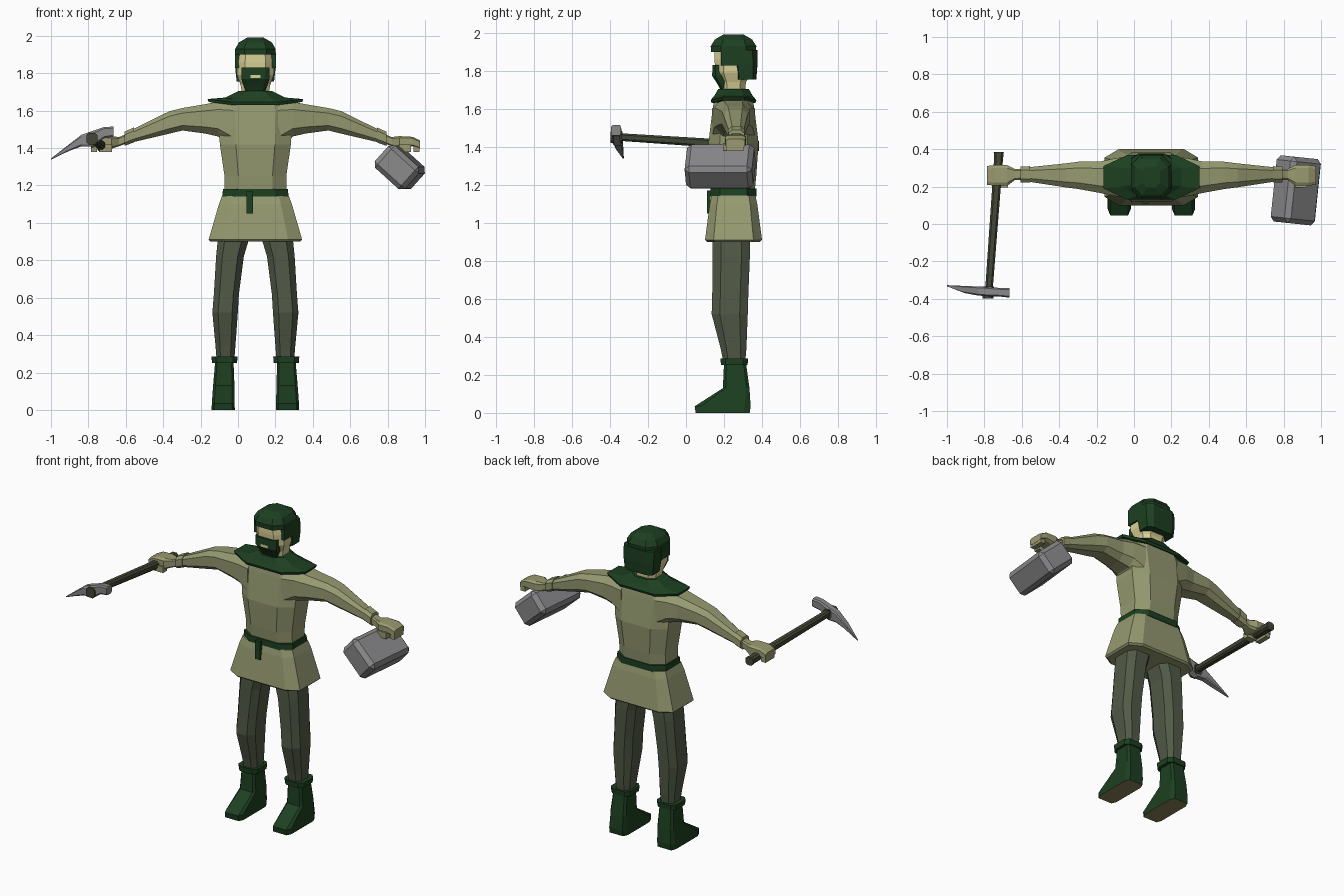
import bpy, bmesh, math
from mathutils import Vector

old = bpy.data.objects.get("Cube")
if old:
    bpy.data.objects.remove(old, do_unlink=True)

# Middle of the body; every part is placed relative to it
BODY = Vector((.093, .25, 0))


def material(name, *rgb):
    m = bpy.data.materials.new(name)
    m.use_nodes = True
    colour = [(c / 255) ** 2.2 for c in rgb] + [1]
    m.diffuse_color = colour
    m.node_tree.nodes["Principled BSDF"].inputs["Base Color"].default_value = colour
    return m


CLOTH = material("olive cloth", 148, 153, 112)
GREEN = material("dark green", 34, 66, 38)
TROUSER = material("grey green", 82, 90, 72)
SKIN = material("pale skin", 218, 209, 150)
HAND = material("hand skin", 152, 154, 112)
STONE = material("stone grey", 136, 136, 138)
WOOD = material("dark wood", 68, 72, 56)
SOLE = material("tan sole", 138, 126, 88)


def finish(name, bm, mat, mirror):
    bmesh.ops.recalc_face_normals(bm, faces=bm.faces)
    mesh = bpy.data.meshes.new(name)
    bm.to_mesh(mesh)
    bm.free()
    mesh.materials.append(mat)
    ob = bpy.data.objects.new(name, mesh)
    ob.location = BODY
    bpy.context.collection.objects.link(ob)
    if mirror:
        mod = ob.modifiers.new("both sides", "MIRROR")
        mod.use_mirror_merge = False
    return ob


def ring(x=0, y=0, z=0, wide=0, deep=0, tall=0):
    """Centre and half sizes of a flat cross-section."""
    return Vector((x, y, z)), Vector((wide, deep, tall))


def loft(name, mat, *rings, chamfer=.45, mirror=False):
    """Skin chamfered rectangles one after another and cap the ends."""
    bm = bmesh.new()
    k = 1 - chamfer
    octagon = [(1, -k), (1, k), (k, 1), (-k, 1), (-1, k), (-1, -k), (-k, -1), (k, -1)]
    loops = []
    for centre, half in rings:
        u, v = [axis for axis in range(3) if half[axis]]
        loop = []
        for a, b in octagon:
            p = centre.copy()
            p[u] += a * half[u]
            p[v] += b * half[v]
            loop.append(bm.verts.new(p))
        loops.append(loop)
    for low, high in zip(loops, loops[1:]):
        for i in range(len(low)):
            bm.faces.new((low[i - 1], low[i], high[i], high[i - 1]))
    bm.faces.new(loops[0])
    bm.faces.new(loops[-1])
    return finish(name, bm, mat, mirror)


def block(name, mat, centre, half, mirror=False):
    bm = bmesh.new()
    bmesh.ops.create_cube(bm, size=2)
    bmesh.ops.scale(bm, vec=half, verts=bm.verts)
    bmesh.ops.translate(bm, vec=centre, verts=bm.verts)
    return finish(name, bm, mat, mirror)


# Tunic, skirt and belt
loft("tunic_torso", CLOTH,
     ring(z=1.15, wide=.165, deep=.11),
     ring(z=1.25, wide=.165, deep=.12),
     ring(z=1.42, wide=.19, deep=.132),
     ring(z=1.6, wide=.2, deep=.11),
     ring(z=1.66, wide=.17, deep=.1),
     ring(z=1.69, wide=.08, deep=.07))
loft("tunic_skirt", CLOTH,
     ring(z=.9, wide=.24, deep=.14),
     ring(z=.91, wide=.25, deep=.15),
     ring(z=1.1, wide=.195, deep=.125),
     ring(z=1.145, wide=.178, deep=.115), chamfer=.3)
loft("belt", GREEN,
     ring(z=1.14, wide=.178, deep=.12),
     ring(z=1.18, wide=.173, deep=.12), chamfer=.4)
block("belt_tail", GREEN, *ring(x=-.03, y=-.13, z=1.11, wide=.018, deep=.01, tall=.06))

# Shoulder cape, its rim drooping toward front and back
cape = loft("shoulder_cape", GREEN,
            ring(z=1.615, wide=.25, deep=.115),
            ring(z=1.63, wide=.256, deep=.12),
            ring(z=1.67, wide=.16, deep=.1),
            ring(z=1.705, wide=.09, deep=.08), chamfer=.5)
for v in cape.data.vertices:
    if v.co.z < 1.65:
        v.co.z += abs(v.co.x) / 8

# Head, hair and beard
loft("head", SKIN,
     ring(z=1.66, wide=.065, deep=.06),
     ring(z=1.74, wide=.08, deep=.065),
     ring(z=1.79, wide=.098, deep=.095),
     ring(z=1.86, wide=.1, deep=.1),
     ring(z=1.93, wide=.09, deep=.1))
loft("hair_top", GREEN,
     ring(z=1.9, wide=.108, deep=.118),
     ring(z=1.93, wide=.108, deep=.12),
     ring(z=1.965, wide=.088, deep=.098),
     ring(z=1.99, wide=.045, deep=.055))
loft("hair_back", GREEN,
     ring(y=.066, z=1.755, wide=.1, deep=.054),
     ring(y=.063, z=1.83, wide=.108, deep=.063),
     ring(y=.05, z=1.91, wide=.108, deep=.075), chamfer=.35)
block("sideburns", GREEN, *ring(x=.092, y=-.02, z=1.87, wide=.017, deep=.045, tall=.042),
      mirror=True)
loft("beard", GREEN,
     ring(y=-.03, z=1.695, wide=.05, deep=.035),
     ring(y=-.05, z=1.74, wide=.066, deep=.04),
     ring(y=-.06, z=1.77, wide=.075, deep=.05),
     ring(y=-.06, z=1.83, wide=.075, deep=.05), chamfer=.3)
block("mouth", SKIN, *ring(y=-.11, z=1.782, wide=.027, deep=.004, tall=.008))

# Sleeves, cuffs and curled hands
loft("sleeves", CLOTH,
     ring(x=.12, z=1.53, deep=.112, tall=.13),
     ring(x=.2, z=1.555, deep=.1, tall=.093),
     ring(x=.27, z=1.556, deep=.085, tall=.078),
     ring(x=.39, y=.01, z=1.554, deep=.073, tall=.06),
     ring(x=.46, y=.01, z=1.537, deep=.064, tall=.06),
     ring(x=.66, y=.015, z=1.464, deep=.038, tall=.034), mirror=True)
loft("sleeve_cuffs", CLOTH,
     ring(x=.65, y=.015, z=1.47, deep=.044, tall=.04),
     ring(x=.7, y=.015, z=1.45, deep=.042, tall=.038), mirror=True)
loft("hands", HAND,
     ring(x=.69, y=.015, z=1.45, deep=.028, tall=.025),
     ring(x=.73, y=.015, z=1.434, deep=.03, tall=.025),
     ring(x=.77, y=.01, z=1.43, deep=.055, tall=.034),
     ring(x=.84, y=.01, z=1.435, deep=.055, tall=.025),
     ring(x=.88, y=.01, z=1.418, deep=.05, tall=.022), chamfer=.3, mirror=True)
block("fingers", HAND, *ring(x=.862, y=.01, z=1.4, wide=.016, deep=.046, tall=.02), mirror=True)
block("thumbs", HAND, *ring(x=.8, y=-.035, z=1.4, wide=.033, deep=.02, tall=.02), mirror=True)

# Trouser legs
loft("trouser_legs", TROUSER,
     ring(x=.16, y=.005, z=.25, wide=.046, deep=.055),
     ring(x=.16, z=.34, wide=.053, deep=.068),
     ring(x=.162, y=-.02, z=.52, wide=.068, deep=.095),
     ring(x=.155, y=-.017, z=.62, wide=.067, deep=.095),
     ring(x=.136, y=-.012, z=.82, wide=.074, deep=.098),
     ring(x=.12, y=-.012, z=.9, wide=.082, deep=.098),
     ring(x=.09, z=.97, wide=.09, deep=.095), mirror=True)

# Boots with pale soles underneath
boots = loft("boots", GREEN,
             ring(x=.172, y=-.057, wide=.062, deep=.142),
             ring(x=.172, y=-.057, z=.035, wide=.061, deep=.147),
             ring(x=.169, y=.014, z=.13, wide=.057, deep=.07),
             ring(x=.166, y=.008, z=.26, wide=.049, deep=.058), chamfer=.22, mirror=True)
boots.data.materials.append(SOLE)
for face in boots.data.polygons:
    face.material_index = int(face.normal.z < -.8)
loft("boot_cuffs", GREEN,
     ring(x=.165, y=.004, z=.252, wide=.067, deep=.07),
     ring(x=.165, y=.004, z=.285, wide=.07, deep=.073), chamfer=.35, mirror=True)

# Pickaxe in the right hand
loft("pick_handle", WOOD,
     ring(x=-.816, y=.135, z=1.404, wide=.027, tall=.026),
     ring(x=-.817, y=.1, z=1.406, wide=.024, tall=.024),
     ring(x=-.87, y=-.62, z=1.453, wide=.02, tall=.02))
loft("pick_handle_end", WOOD,
     ring(x=-.871, y=-.585, z=1.45, wide=.03, tall=.031),
     ring(x=-.874, y=-.648, z=1.45, wide=.03, tall=.031))
loft("pick_head", STONE,
     ring(x=-1.093, y=-.58, z=1.341, deep=.003, tall=.003),
     ring(x=-1, y=-.6, z=1.4, deep=.019, tall=.017),
     ring(x=-.93, y=-.608, z=1.44, deep=.024, tall=.031),
     ring(x=-.87, y=-.612, z=1.45, deep=.025, tall=.042),
     ring(x=-.81, y=-.615, z=1.482, deep=.023, tall=.03),
     ring(x=-.758, y=-.618, z=1.488, deep=.026, tall=.027), chamfer=.3)

# Stone block carried under the left hand
stone = block("stone_block", STONE, *ring(wide=.11, deep=.178, tall=.08))
stone.location += Vector((.772, -.07, 1.297))
stone.rotation_euler = (0, math.radians(42), math.radians(-6))
bevel = stone.modifiers.new("chipped edges", "BEVEL")
bevel.width = .025
bevel.segments = 1
